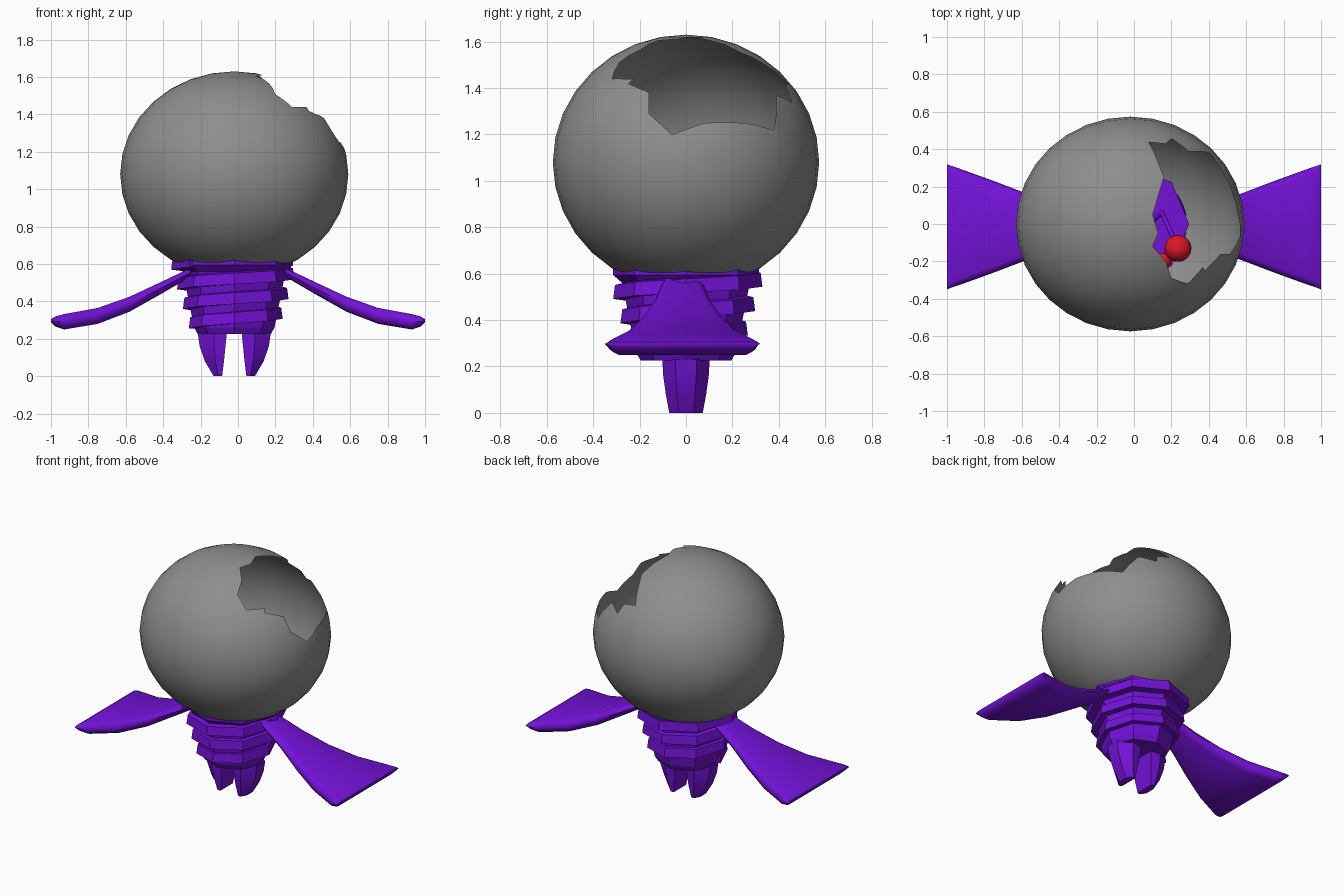
import bpy, bmesh
from math import sin, cos, pi, tau, sqrt, radians
from mathutils import Vector

cube = bpy.data.objects.get("Cube")
if cube:
    bpy.data.objects.remove(cube, do_unlink=True)


def material(name, r, g, b):
    m = bpy.data.materials.new(name)
    m.use_nodes = True
    m.diffuse_color = (r, g, b, 1)
    m.node_tree.nodes["Principled BSDF"].inputs["Base Color"].default_value = (r, g, b, 1)
    return m


GREY = material("shell grey", 0.27, 0.27, 0.27)
PURPLE = material("body purple", 0.17, 0.006, 0.68)
RED = material("ball red", 0.75, 0.008, 0.02)


def finish(bm, name, mat, angle=None, fix_normals=True):
    """Turn a bmesh into a named object, smooth below the given angle."""
    if fix_normals:
        bmesh.ops.recalc_face_normals(bm, faces=bm.faces)
    mesh = bpy.data.meshes.new(name)
    bm.to_mesh(mesh)
    bm.free()
    mesh.materials.append(mat)
    obj = bpy.data.objects.new(name, mesh)
    bpy.context.collection.objects.link(obj)
    if angle:
        smooth(obj, angle)
    return obj


def smooth(obj, angle):
    bpy.ops.object.select_all(action='DESELECT')
    obj.select_set(True)
    bpy.context.view_layer.objects.active = obj
    bpy.ops.object.shade_smooth_by_angle(angle=radians(angle))


def loft(rings, name, mat, angle=None):
    """Skin a row of closed rings and cap both ends."""
    bm = bmesh.new()
    rows = [[bm.verts.new(p) for p in ring] for ring in rings]
    n = len(rows[0])
    for a, b in zip(rows, rows[1:]):
        for i in range(n):
            j = (i + 1) % n
            bm.faces.new((a[i], a[j], b[j], b[i]))
    bm.faces.new(rows[0])
    bm.faces.new(rows[-1])
    return finish(bm, name, mat, angle)


MID = -0.02            # centre line of shell and body
CENTRE = Vector((MID, 0, 1.08))
RX, RY, RZ = 0.61, 0.574, 0.55


# Round shell, scaled from a unit sphere
bm = bmesh.new()
bmesh.ops.create_uvsphere(bm, u_segments=32, v_segments=16, radius=1)
for v in bm.verts:
    v.co = CENTRE + Vector((v.co.x * RX, v.co.y * RY, v.co.z * RZ))
shell = finish(bm, "broken_shell", GREY)

# Jagged rim of the break: upper edge as (x, y), lower edge as (y, z)
upper = [(.29, -.32), (.2, -.29), (.17, -.2), (.1, -.12), (.13, -.05), (.1, .05),
         (.13, .15), (.16, .25), (.13, .33), (.08, .44), (.17, .43)]
lower = [(.46, 1.34), (.39, 1.37), (.38, 1.22), (.26, 1.25), (.08, 1.25), (-.06, 1.2),
         (-.16, 1.29), (-.16, 1.38), (-.25, 1.42), (-.23, 1.44)]
rim = []
for x, y in upper:
    rim.append(Vector((x - MID, y, RZ * sqrt(1 - ((x - MID) / RX) ** 2 - (y / RY) ** 2))))
for y, z in lower:
    h = z - CENTRE.z
    rim.append(Vector((RX * sqrt(1 - (y / RY) ** 2 - (h / RZ) ** 2), y, h)))

# Star-shaped cone from the shell centre cuts the break
bm = bmesh.new()
apex = bm.verts.new(CENTRE)
outer = bm.verts.new(CENTRE + sum(rim, Vector()) / len(rim) * 3)
ring = [bm.verts.new(CENTRE + p * 2.5) for p in rim]
for a, b in zip(ring, ring[1:] + ring[:1]):
    bm.faces.new((apex, a, b))
    bm.faces.new((outer, b, a))
cutter = finish(bm, "break_cutter", GREY)
cut = shell.modifiers.new("break", 'BOOLEAN')
cut.operation = 'DIFFERENCE'
cut.solver = 'EXACT'
cut.object = cutter
bpy.context.view_layer.update()
cut_mesh = bpy.data.meshes.new_from_object(shell.evaluated_get(bpy.context.evaluated_depsgraph_get()))
shell.modifiers.clear()
bpy.data.objects.remove(cutter, do_unlink=True)

# Remove the cone walls to leave a thin hollow shell, then open its base
bm = bmesh.new()
bm.from_mesh(cut_mesh)
inner = [v for v in bm.verts if (v.co - CENTRE).length < 0.3]
bmesh.ops.delete(bm, geom=inner, context='VERTS')
bmesh.ops.bisect_plane(bm, geom=bm.verts[:] + bm.edges[:] + bm.faces[:],
                       plane_co=(0, 0, 0.605), plane_no=(0, 0, 1), clear_inner=True)
bm.to_mesh(shell.data)
bm.free()
smooth(shell, 40)


# Eight-sided tapered body core
def octagon(r, z):
    return [(MID + r * cos(tau * i / 8), r * sin(tau * i / 8), z) for i in range(8)]


core = [(0.195, 0.225), (0.215, 0.26), (0.275, 0.56), (0.315, 0.595), (0.315, 0.63)]
loft([octagon(r, z) for r, z in core], "body_core", PURPLE)

# Screw thread winding up the core
rings = []
for step in range(26):
    a = -pi + tau * step / 8
    z = 0.255 + 0.105 * step / 8
    r = 0.235 + 0.30 * (z - 0.255)
    profile = [(r - 0.06, z), (r + 0.008, z), (r, z + 0.06), (r - 0.06, z + 0.075)]
    rings.append([(MID + q * cos(a), q * sin(a), h) for q, h in profile])
loft(rings, "body_thread", PURPLE)

# Wings: x, half width, underside, top
wing = [(0.24, 0.085, 0.54, 0.585), (0.42, 0.125, 0.435, 0.50), (0.58, 0.18, 0.345, 0.425),
        (0.75, 0.245, 0.28, 0.365), (0.93, 0.31, 0.25, 0.332), (0.975, 0.325, 0.265, 0.32),
        (1.0, 0.335, 0.29, 0.305)]
# Legs: height, inner x, outer x, half depth
leg = [(0.23, 0.04, 0.195, 0.102), (0.16, 0.047, 0.185, 0.098),
       (0.08, 0.055, 0.157, 0.087), (0.0, 0.065, 0.11, 0.072)]
for side, s in (("left", 1), ("right", -1)):
    rings = []
    for x, w, lo, hi in wing:
        mid, e = (lo + hi) / 2, 0.035
        section = [(-w, mid), (-w + e / 3, mid + (hi - mid) * 0.7), (-w + e, hi),
                   (w - e, hi), (w - e / 3, mid + (hi - mid) * 0.7), (w, mid),
                   (w - e / 3, mid + (lo - mid) * 0.7), (w - e, lo),
                   (-w + e, lo), (-w + e / 3, mid + (lo - mid) * 0.7)]
        rings.append([(s * x, y - 0.015, z) for y, z in section])
    loft(rings, side + "_wing", PURPLE, 45)

    rings = []
    for z, a, b, d in leg:
        m = a + (b - a) * 0.45
        section = [(a, -d * 0.9), (m, -d), (b, -d * 0.45), (b, d * 0.45), (m, d), (a, d * 0.9)]
        rings.append([(MID + s * x, y, z) for x, y in section])
    loft(rings, side + "_leg", PURPLE, 35)

# Bent stalk and red balls inside the shell
curve = bpy.data.curves.new("inner_stalk", 'CURVE')
curve.dimensions = '3D'
curve.bevel_depth = 0.014
curve.bevel_resolution = 1
curve.use_fill_caps = True
path = [(0.08, 0.0, 0.62), (0.15, 0.06, 0.74), (0.235, -0.13, 0.82)]
spline = curve.splines.new('POLY')
spline.points.add(len(path) - 1)
for point, co in zip(spline.points, path):
    point.co = (*co, 1)
curve.materials.append(PURPLE)
bpy.context.collection.objects.link(bpy.data.objects.new("inner_stalk", curve))

for name, radius, place in (("large_ball", 0.072, (0.235, -0.13, 0.82)),
                            ("small_ball", 0.045, (0.155, -0.2, 0.67))):
    bm = bmesh.new()
    bmesh.ops.create_uvsphere(bm, u_segments=20, v_segments=12, radius=radius)
    bmesh.ops.translate(bm, verts=bm.verts, vec=place)
    finish(bm, name, RED, 60)
